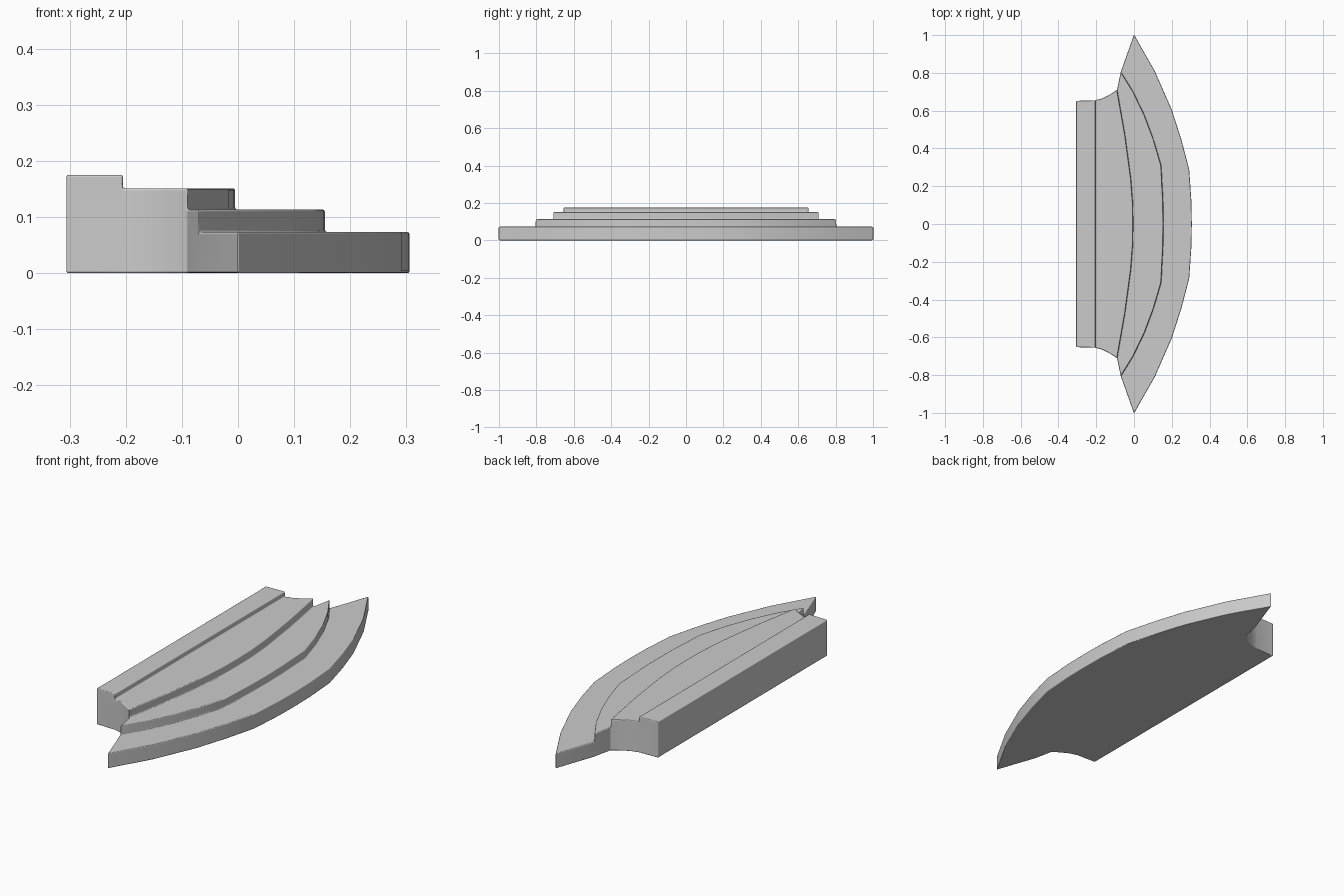
import bpy, bmesh

if "Cube" in bpy.data.objects:
    bpy.data.objects.remove(bpy.data.objects["Cube"])

# Half-plan nosing lines, each from the centre (y = 0) to its outer end
nosings = [
    [(-0.306, 0), (-0.306, 0.652)],
    [(-0.205, 0), (-0.205, 0.655)],
    [(-0.005, 0), (-0.007, 0.11), (-0.017, 0.24), (-0.048, 0.47), (-0.09, 0.71)],
    [(0.155, 0), (0.153, 0.12), (0.143, 0.31), (0.102, 0.45), (0.055, 0.575),
     (-0.005, 0.70), (-0.07, 0.805)],
    [(0.306, 0), (0.304, 0.12), (0.292, 0.29), (0.25, 0.45), (0.20, 0.605),
     (0.11, 0.81), (0.0, 1.003)],
]
# Side-wall points between consecutive nosing ends (curved cheek on the second step)
sides = [[], [(-0.165, 0.666), (-0.125, 0.687)], [], []]
heights = [0.175, 0.151, 0.113, 0.073]

bm = bmesh.new()
cache = {}


def vert(p, z):
    key = (p[0], p[1], z)
    if key not in cache:
        cache[key] = bm.verts.new(key)
    return cache[key]


def face(points):
    bm.faces.new([vert(p, z) for p, z in points])


def wall(line, low, high):
    for a, b in zip(line, line[1:]):
        face([(a, low), (b, low), (b, high), (a, high)])


outline = list(nosings[0])
wall(nosings[0], 0, heights[0])                      # flat back
for i, z in enumerate(heights):
    inner, outer = nosings[i], nosings[i + 1]
    lower = heights[i + 1] if i < 3 else 0
    # tread
    face([(p, z) for p in inner + sides[i] + outer[::-1]])
    # riser
    wall(outer, lower, z)
    # end cheek, sharing the corner where the next tread meets it
    cheek = [inner[-1]] + sides[i] + [outer[-1]]
    for a, b in zip(cheek, cheek[1:]):
        loop = [(a, 0), (b, 0)]
        if b == outer[-1] and lower > 0:
            loop.append((b, lower))
        face(loop + [(b, z), (a, z)])
    outline += cheek[1:]

# underside
outline += nosings[4][-2::-1]
face([(p, 0) for p in outline])
bmesh.ops.recalc_face_normals(bm, faces=bm.faces)
# The half is open along the mirror seam, so make sure the underside faces down
bm.faces.ensure_lookup_table()
bm.normal_update()
if bm.faces[-1].normal.z > 0:
    bmesh.ops.reverse_faces(bm, faces=bm.faces)

mesh = bpy.data.meshes.new("curved_steps")
bm.to_mesh(mesh)
bm.free()
steps = bpy.data.objects.new("curved_steps", mesh)
bpy.context.collection.objects.link(steps)

# Mirror the half and soften all the edges
mirror = steps.modifiers.new("mirror", 'MIRROR')
mirror.use_axis = (False, True, False)
bevel = steps.modifiers.new("soft_edges", 'BEVEL')
bevel.width = 0.004
bevel.segments = 2
bevel.limit_method = 'ANGLE'
bevel.angle_limit = 0.6
bevel.harden_normals = True

bpy.context.view_layer.objects.active = steps
steps.select_set(True)
bpy.ops.object.shade_smooth_by_angle(angle=0.7)
